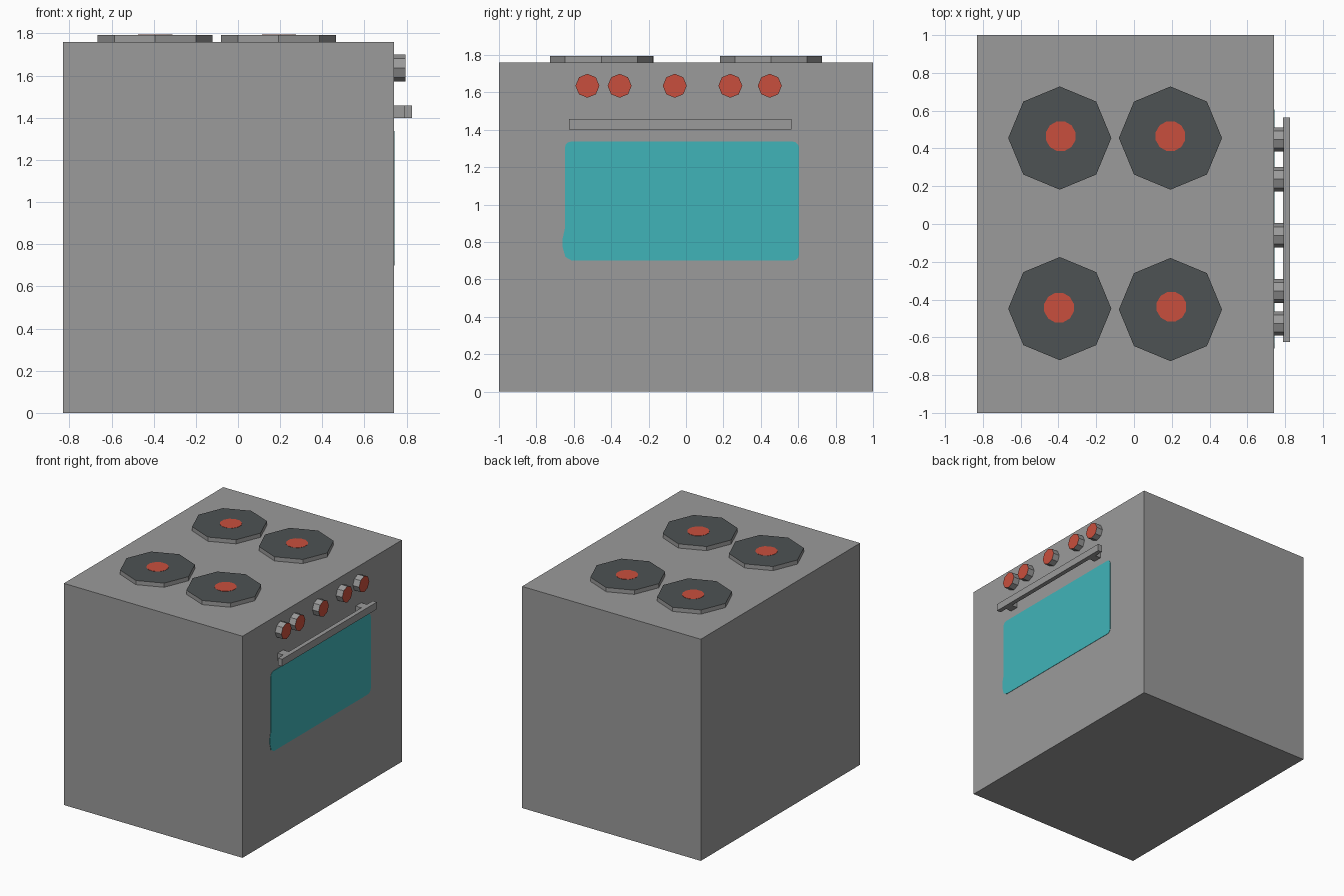
import bpy, bmesh, math
from mathutils import Vector, Matrix

if "Cube" in bpy.data.objects:
    bpy.data.objects.remove(bpy.data.objects["Cube"])


def material(name, rgb):
    lin = [(c / 255 / 12.92) if c < 11 else ((c / 255 + 0.055) / 1.055) ** 2.4 for c in rgb]
    m = bpy.data.materials.new(name)
    m.diffuse_color = (*lin, 1)
    m.use_nodes = True
    m.node_tree.nodes["Principled BSDF"].inputs["Base Color"].default_value = m.diffuse_color
    return m


GREY = material("grey metal", (155, 155, 155))
DARK = material("dark plate", (77, 82, 83))
RED = material("red", (201, 79, 61))
TEAL = material("teal glass", (64, 180, 185))

TO_X = Matrix(((0, 0, 1), (1, 0, 0), (0, 1, 0)))  # profile (y, z) extruded along +x


def finish(name, bm, mats, matrix=None):
    if matrix is not None:
        bm.transform(matrix.to_4x4())
    bmesh.ops.recalc_face_normals(bm, faces=bm.faces[:])
    me = bpy.data.meshes.new(name)
    bm.to_mesh(me)
    bm.free()
    for m in mats:
        me.materials.append(m)
    ob = bpy.data.objects.new(name, me)
    bpy.context.collection.objects.link(ob)
    return ob


def box(name, lo, hi, mat):
    bm = bmesh.new()
    bmesh.ops.create_cube(bm, size=1)
    lo, hi = Vector(lo), Vector(hi)
    for v in bm.verts:
        v.co = (lo + hi) / 2 + v.co * (hi - lo)
    return finish(name, bm, [mat])


def prism(name, pts, base, depth, mats, matrix=None):
    """Extrude a flat outline; the last material colours the end cap."""
    bm = bmesh.new()
    face = bm.faces.new([bm.verts.new((x, y, base)) for x, y in pts])
    ext = bmesh.ops.extrude_face_region(bm, geom=[face])["geom"]
    for g in ext:
        if isinstance(g, bmesh.types.BMVert):
            g.co.z += depth
        elif isinstance(g, bmesh.types.BMFace):
            g.material_index = len(mats) - 1
    return finish(name, bm, mats, matrix)


def ring(cx, cy, r, n, start=0.0):
    return [(cx + r * math.cos(start + math.tau * i / n),
             cy + r * math.sin(start + math.tau * i / n)) for i in range(n)]


# Oven body
FRONT, TOP = 0.74, 1.76
box("oven_body", (-0.83, -1, 0), (FRONT, 1, TOP), GREY)

# Octagonal burners with red centres
burners = [(-0.393, 0.455, -0.388, 0.465), (0.193, 0.455, 0.193, 0.465),
           (-0.393, -0.448, -0.397, -0.443), (0.193, -0.453, 0.198, -0.438)]
for i, (x, y, rx, ry) in enumerate(burners, 1):
    prism(f"burner_{i}", ring(x, y, 0.273, 8), TOP, 0.033, [GREY, DARK])
    prism(f"burner_centre_{i}", ring(rx, ry, 0.081, 12, math.pi / 12), TOP + 0.033, 0.002, [RED])

# Control knobs with red caps
for i, y in enumerate((-0.527, -0.355, -0.06, 0.237, 0.448), 1):
    prism(f"knob_{i}", ring(y, 1.635, 0.064, 8), FRONT, 0.055, [GREY, RED], TO_X)

# Door handle: bar on two posts
box("handle_bar", (0.79, -0.625, 1.40), (0.825, 0.563, 1.457), GREY)
for i, y in enumerate((-0.525, 0.455), 1):
    box(f"handle_post_{i}", (FRONT, y - 0.035, 1.40), (0.79, y + 0.035, 1.457), GREY)

# Oven window: rounded plate with a slight bulge low on one side
outline = []
r = 0.035
for cy, cz, a0 in ((0.605 - r, 1.337 - r, 0), (-0.648 + r, 1.337 - r, 90)):
    outline += [(cy + r * math.cos(math.radians(a0 + a)), cz + r * math.sin(math.radians(a0 + a)))
                for a in (0, 30, 60, 90)]
outline += [(-0.648, 0.87), (-0.659, 0.82), (-0.659, 0.77), (-0.645, 0.72), (-0.61, 0.70)]
outline += [(0.605 - r + r * math.cos(math.radians(a)), 0.70 + r + r * math.sin(math.radians(a)))
            for a in (270, 300, 330, 360)]
prism("oven_window", outline, FRONT, 0.003, [TEAL], TO_X)
